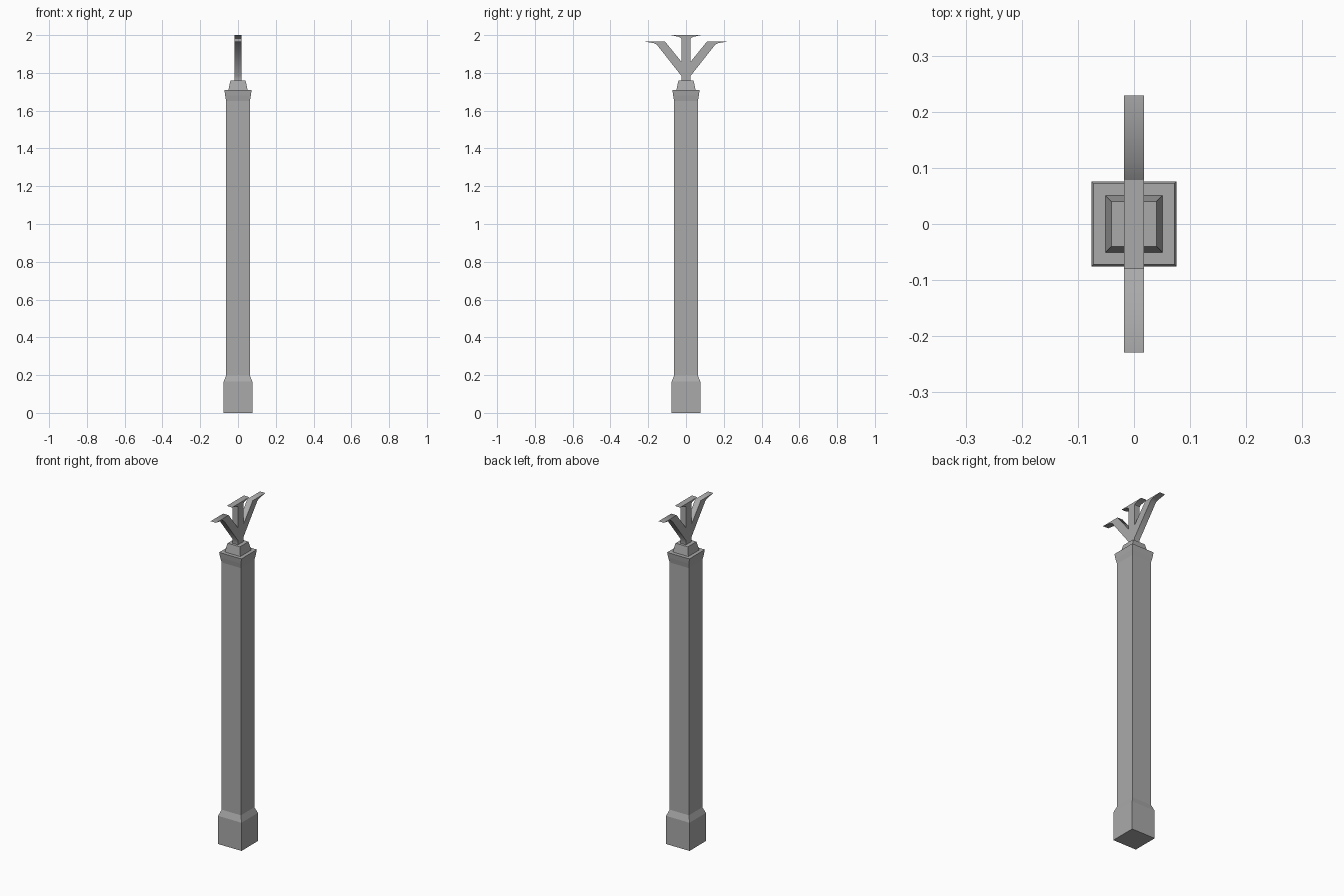
import bpy
import bmesh
from math import radians

cube = bpy.data.objects.get("Cube")
if cube:
    bpy.data.objects.remove(cube, do_unlink=True)

grey = bpy.data.materials.new("stone_grey")
grey.use_nodes = True
GREY = (0.4, 0.4, 0.4, 1)
grey.diffuse_color = GREY
grey.node_tree.nodes["Principled BSDF"].inputs["Base Color"].default_value = GREY


def finish(name, bm):
    bmesh.ops.recalc_face_normals(bm, faces=bm.faces)
    mesh = bpy.data.meshes.new(name)
    bm.to_mesh(mesh)
    bm.free()
    mesh.materials.append(grey)
    obj = bpy.data.objects.new(name, mesh)
    bpy.context.collection.objects.link(obj)
    return obj


def square_stack(name, profile):
    """Closed square column through (half width, height) pairs."""
    bm = bmesh.new()
    rings = [[bm.verts.new((sx * w, sy * w, z))
              for sx, sy in ((-1, -1), (1, -1), (1, 1), (-1, 1))]
             for w, z in profile]
    for low, high in zip(rings, rings[1:]):
        for i in range(4):
            j = (i + 1) % 4
            bm.faces.new((low[i], low[j], high[j], high[i]))
    bm.faces.new(rings[0][::-1])
    bm.faces.new(rings[-1])
    return finish(name, bm)


def finial_plate(name, half_outline, half_depth):
    """Extrude a (y, z) outline, mirrored about y = 0, along x."""
    outline = half_outline + [(-y, z) for y, z in reversed(half_outline) if y > 0]
    bm = bmesh.new()
    face = bm.faces.new([bm.verts.new((-half_depth, y, z)) for y, z in outline])
    geom = bmesh.ops.extrude_face_region(bm, geom=[face])["geom"]
    moved = [g for g in geom if isinstance(g, bmesh.types.BMVert)]
    bmesh.ops.translate(bm, verts=moved, vec=(2 * half_depth, 0, 0))
    return finish(name, bm)


# Column: wide foot, straight shaft, flared cap
square_stack("column", [(0.076, 0), (0.076, 0.165), (0.0625, 0.2), (0.0625, 1.65),
                        (0.068, 1.68), (0.072, 1.71)])

# Tapered pedestal on the cap
square_stack("pedestal", [(0.051, 1.708), (0.04, 1.76)])

# Three-pronged finial: stem, bent side arm, flat-topped centre prong
finial = finial_plate("finial", [
    (0.025, 1.758), (0.025, 1.785),
    (0.155, 1.95), (0.172, 1.958), (0.229, 1.967), (0.112, 1.967),
    (0.025, 1.86), (0.025, 1.983), (0.035, 1.99), (0.08, 2.0)], 0.0175)
bpy.context.view_layer.objects.active = finial
finial.select_set(True)
bpy.ops.object.shade_smooth_by_angle(angle=radians(52))
